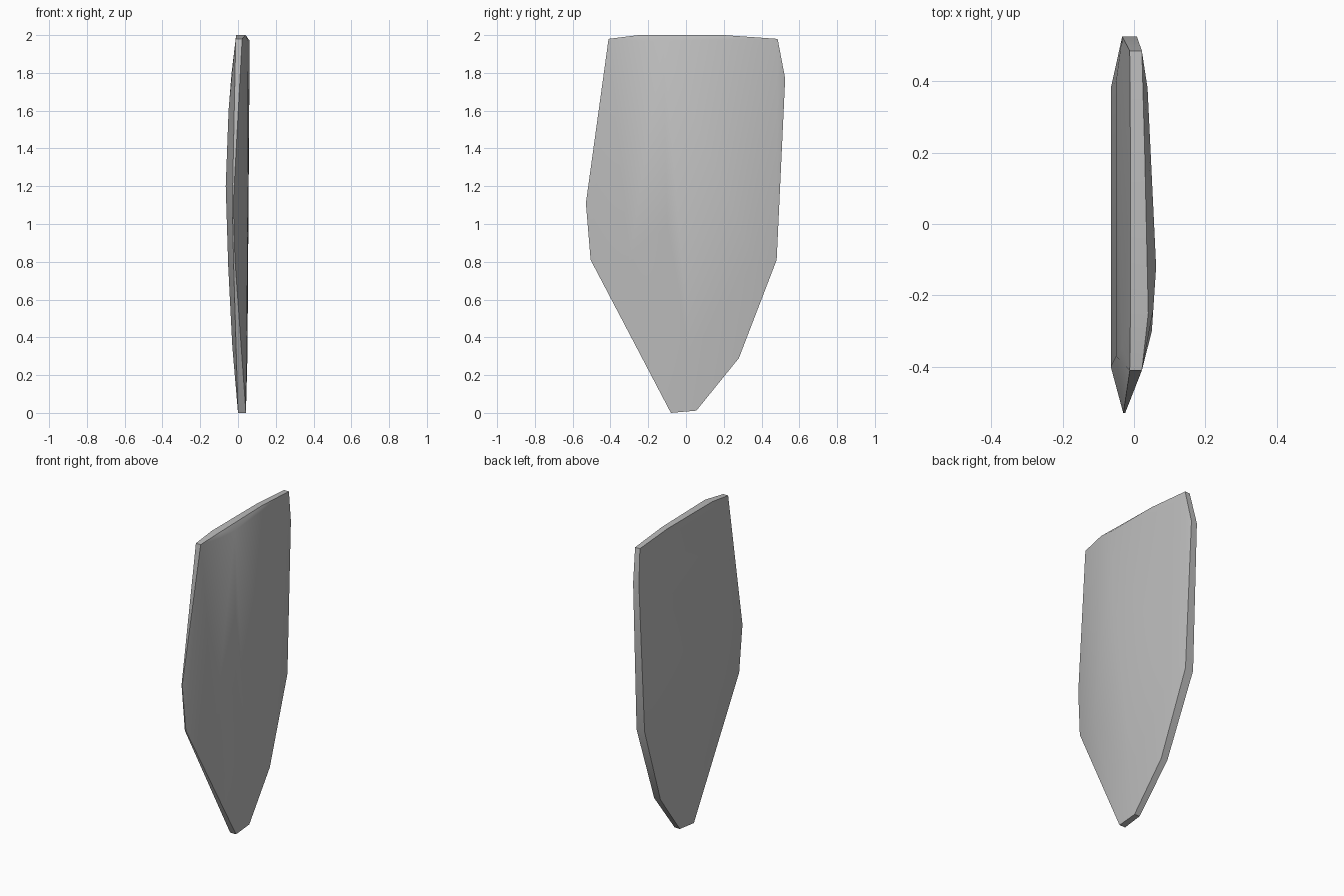
import bpy, bmesh, math

cube = bpy.data.objects.get("Cube")
if cube:
    bpy.data.objects.remove(cube, do_unlink=True)

# Rim of the shard: y, z, then x of its right and left edges
rim = [
    (-0.08, 0.0, 0.0, 0.042), (0.055, 0.012, 0.005, 0.042),
    (0.28, 0.29, -0.015, 0.03), (0.48, 0.81, -0.042, 0.015),
    (0.525, 1.77, -0.033, 0.008), (0.485, 1.98, -0.012, 0.022),
    (0.2, 2.0, -0.01, 0.03), (-0.25, 2.0, -0.01, 0.04),
    (-0.41, 1.98, -0.012, 0.022), (-0.53, 1.11, -0.03, -0.025),
    (-0.505, 0.81, -0.024, -0.016),
]
points = [(x, y, z) for y, z, a, b in rim for x in (a, b)]

# Nearly flat left face
points += [(0.062, -0.12, 1.97), (0.054, -0.24, 1.97), (0.055, -0.1, 1.0),
           (0.05, -0.3, 0.8), (0.038, 0.38, 1.93), (0.038, 0.36, 0.8),
           (0.05, 0.02, 0.3)]

# Bowed right face: z, x, front and back limits
for z, x, front, back in [(0.35, -0.03, -0.17, 0.2), (0.78, -0.052, -0.36, 0.36),
                          (1.2, -0.065, -0.4, 0.38), (1.6, -0.05, -0.37, 0.4),
                          (1.8, -0.034, -0.35, 0.42)]:
    points += [(x, front, z), (x, back, z)]

# Stretch a faceted skin over the points
bm = bmesh.new()
for p in points:
    bm.verts.new(p)
hull = bmesh.ops.convex_hull(bm, input=bm.verts)
loose = {g for g in hull["geom_interior"] + hull["geom_unused"]
         if isinstance(g, bmesh.types.BMVert)}
bmesh.ops.delete(bm, geom=list(loose), context="VERTS")
bmesh.ops.recalc_face_normals(bm, faces=bm.faces)
mesh = bpy.data.meshes.new("stone_shard")
bm.to_mesh(mesh)
bm.free()

shard = bpy.data.objects.new("stone_shard", mesh)
bpy.context.collection.objects.link(shard)

# Plain grey surface
grey = bpy.data.materials.new("stone grey")
grey.use_nodes = True
colour = (0.5, 0.5, 0.5, 1)
grey.diffuse_color = colour
grey.node_tree.nodes["Principled BSDF"].inputs["Base Color"].default_value = colour
mesh.materials.append(grey)

bpy.ops.object.select_all(action="DESELECT")
shard.select_set(True)
bpy.context.view_layer.objects.active = shard
bpy.ops.object.shade_smooth_by_angle(angle=math.radians(30))
